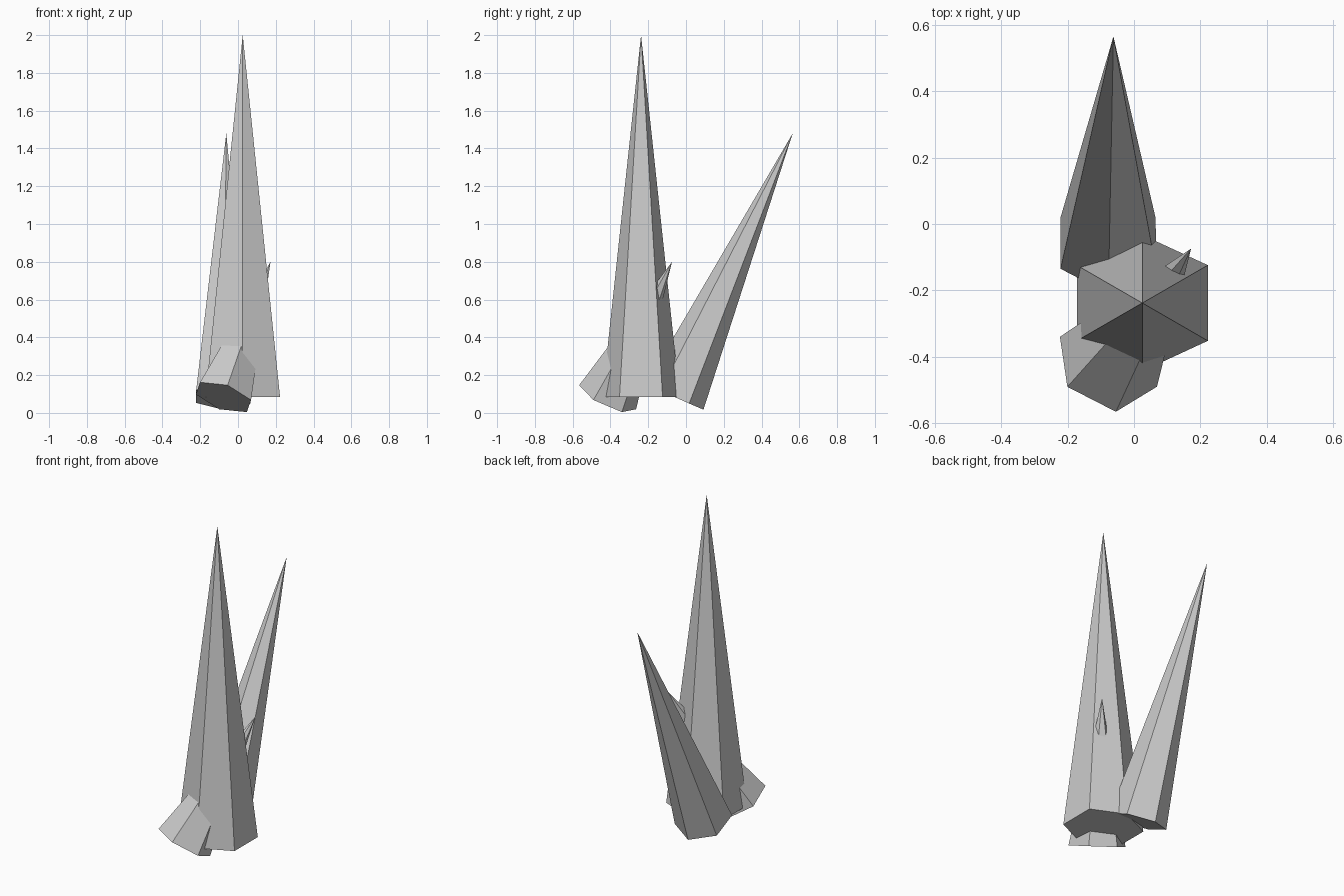
import bpy, bmesh, math
from mathutils import Vector

cube = bpy.data.objects.get("Cube")
if cube:
    bpy.data.objects.remove(cube, do_unlink=True)

# Single plain grey for the whole cluster
grey = bpy.data.materials.new("crystal_grey")
grey.use_nodes = True
colour = (0.6, 0.6, 0.6, 1)
grey.diffuse_color = colour
grey.node_tree.nodes["Principled BSDF"].inputs["Base Color"].default_value = colour


def crystal(name, base, tip, radius, corner, corner_scale=1.0):
    """Closed six-sided spike; one base corner points towards 'corner'."""
    base, tip, corner = Vector(base), Vector(tip), Vector(corner)
    axis = (tip - base).normalized()
    u = (corner - axis * corner.dot(axis)).normalized()
    v = axis.cross(u)
    bm = bmesh.new()
    ring = []
    for i in range(6):
        a = math.tau * i / 6
        r = radius * (corner_scale if i % 3 == 0 else 1)
        ring.append(bm.verts.new(base + r * (math.cos(a) * u + math.sin(a) * v)))
    apex = bm.verts.new(tip)
    for i in range(6):
        bm.faces.new((ring[i], ring[(i + 1) % 6], apex))
    bm.faces.new(ring[::-1])
    mesh = bpy.data.meshes.new(name)
    bm.to_mesh(mesh)
    bm.free()
    mesh.materials.append(grey)
    obj = bpy.data.objects.new(name, mesh)
    bpy.context.collection.objects.link(obj)
    return obj


# Tall upright spike, slightly flattened front to back
crystal("main_crystal", (0.025, -0.238, 0.085), (0.025, -0.238, 2.0), 0.228, (0, 1, 0), 0.9)
# Spike leaning backwards
crystal("back_crystal", (-0.078, -0.059, 0.085), (-0.062, 0.565, 1.48), 0.166, (0, 1, 0))
# Short spike at the front, passing through the main one
crystal("front_crystal", (-0.077, -0.415, 0.083), (0.172, -0.074, 0.80), 0.165, (-0.123, -0.075, 0.078))
